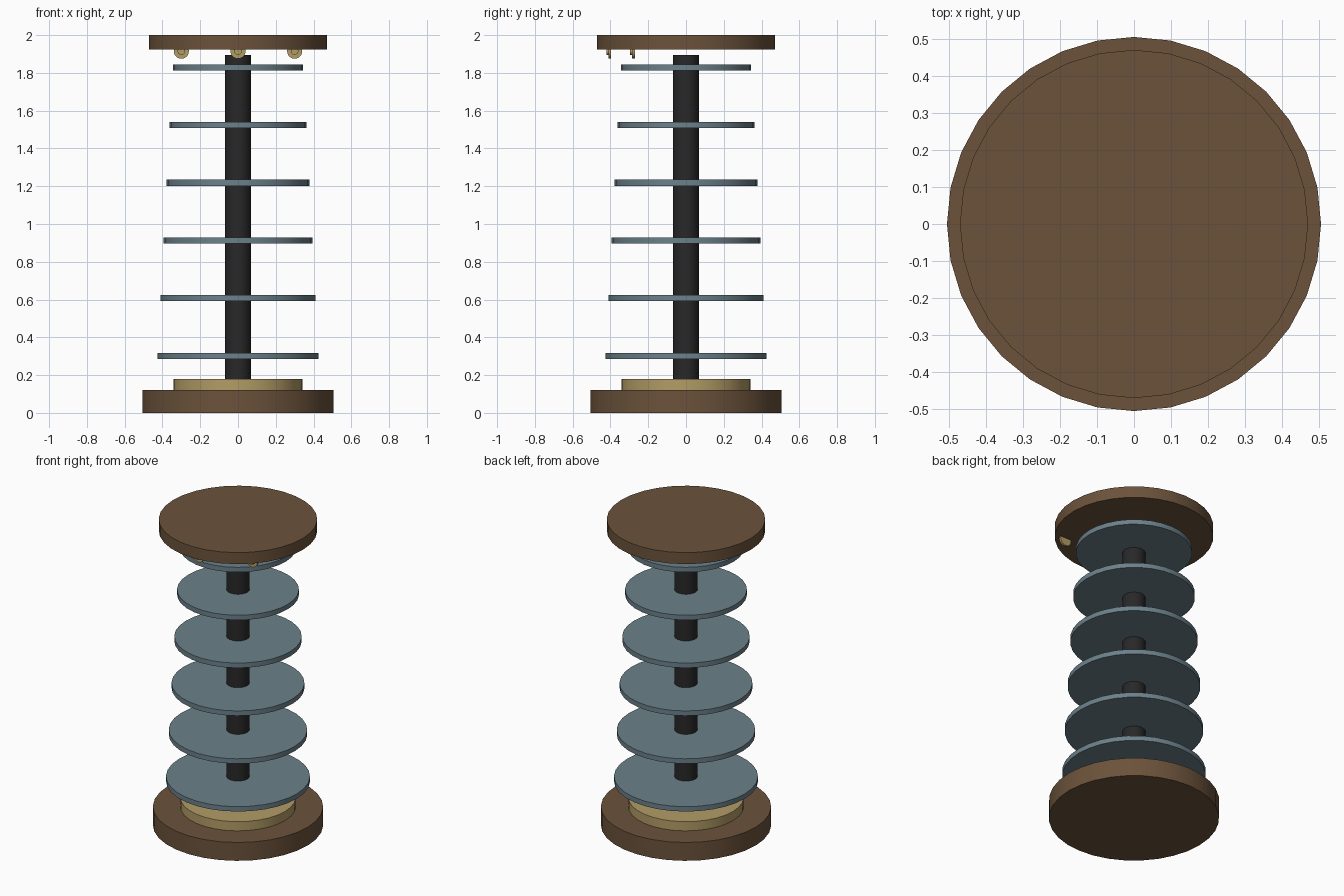
import bpy, math

if "Cube" in bpy.data.objects:
    bpy.data.objects.remove(bpy.data.objects["Cube"])


def material(name, rgb):
    m = bpy.data.materials.new(name)
    m.diffuse_color = (*rgb, 1)
    m.use_nodes = True
    m.node_tree.nodes["Principled BSDF"].inputs["Base Color"].default_value = m.diffuse_color
    return m


wood = material("brown wood", (0.147, 0.085, 0.043))
brass = material("pale brass", (0.45, 0.335, 0.135))
steel = material("blue grey steel", (0.147, 0.217, 0.255))
black = material("black iron", (0.021, 0.021, 0.021))


def cylinder(name, radius, depth, centre, mat, sides=32, rot=(0, 0, 0)):
    bpy.ops.mesh.primitive_cylinder_add(vertices=sides, radius=radius, depth=depth,
                                        location=centre, rotation=rot)
    ob = bpy.context.object
    ob.name = name
    ob.data.materials.append(mat)
    bpy.ops.object.shade_smooth_by_angle(angle=math.radians(35))
    return ob


# Base, collar, central post and lid
cylinder("base", 0.505, 0.12, (0, 0, 0.06), wood)
cylinder("collar", 0.342, 0.06, (0, 0, 0.15), brass)
cylinder("post", 0.068, 1.715, (0, 0, 1.0375), black)
cylinder("lid", 0.47, 0.075, (0, 0, 1.9625), wood)

# Six discs, shrinking as they rise
for i in range(6):
    cylinder(f"disc_{i + 1}", 0.427 - 0.0164 * i, 0.032, (0, 0, 0.302 + 0.3055 * i), steel)

# Three front studs tucked under the lid, each a plate with a small button
facing = (math.radians(90), 0, 0)
for i, (x, y) in enumerate([(-0.3, -0.278), (0, -0.403), (0.3, -0.278)]):
    cylinder(f"stud_plate_{i + 1}", 0.04, 0.014, (x, y, 1.915), brass, 24, facing)
    cylinder(f"stud_button_{i + 1}", 0.02, 0.013, (x, y - 0.0125, 1.915), brass, 16, facing)
